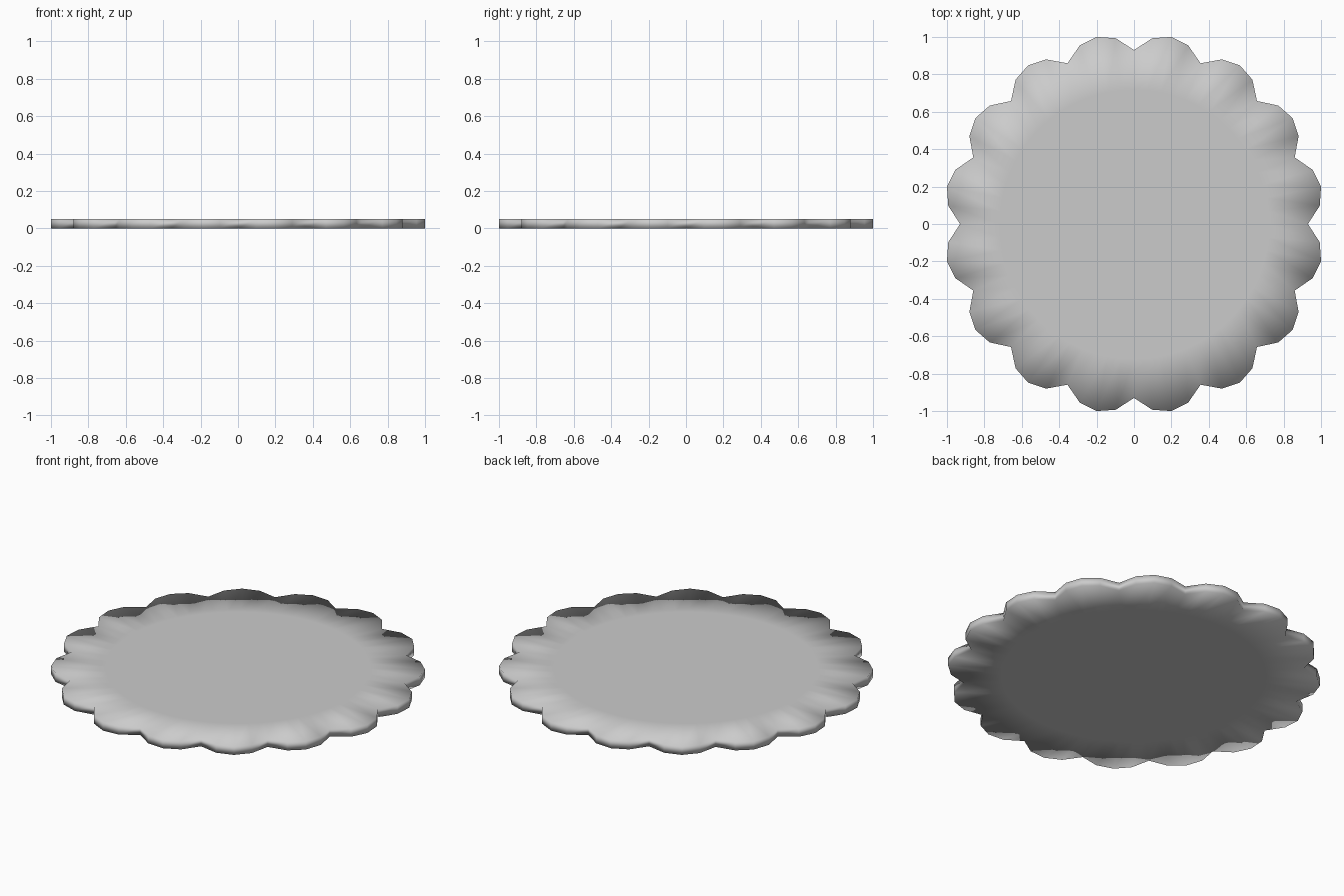
import bpy, bmesh
from math import sin, cos, pi

if "Cube" in bpy.data.objects:
    bpy.data.objects.remove(bpy.data.objects["Cube"])

LOBES, HEIGHT, INNER = 16, 0.05, 0.72
LOBE_RADII = [0.93, 0.998, 1.0196, 0.998]   # valley, shoulder, tip, shoulder
N = LOBES * len(LOBE_RADII)

bm = bmesh.new()


def ring(radius_at, z):
    return [bm.verts.new((radius_at(i) * cos(2 * pi * i / N),
                          radius_at(i) * sin(2 * pi * i / N), z)) for i in range(N)]


def scallop(i):
    return LOBE_RADII[i % len(LOBE_RADII)]


def flat(i):
    return INNER


# Flat centre, scalloped rim and upright edge
rings = [ring(flat, 0), ring(scallop, 0), ring(scallop, HEIGHT), ring(flat, HEIGHT)]
for a, b in zip(rings, rings[1:]):
    for i in range(N):
        j = (i + 1) % N
        bm.faces.new((a[i], a[j], b[j], b[i]))
bm.faces.new(rings[0][::-1])
bm.faces.new(rings[-1])
bmesh.ops.recalc_face_normals(bm, faces=bm.faces[:])

# Soft shading rolls across the rim
for f in bm.faces:
    f.smooth = True

mesh = bpy.data.meshes.new("scalloped_disc")
bm.to_mesh(mesh)
bm.free()
disc = bpy.data.objects.new("scalloped_disc", mesh)
bpy.context.collection.objects.link(disc)
